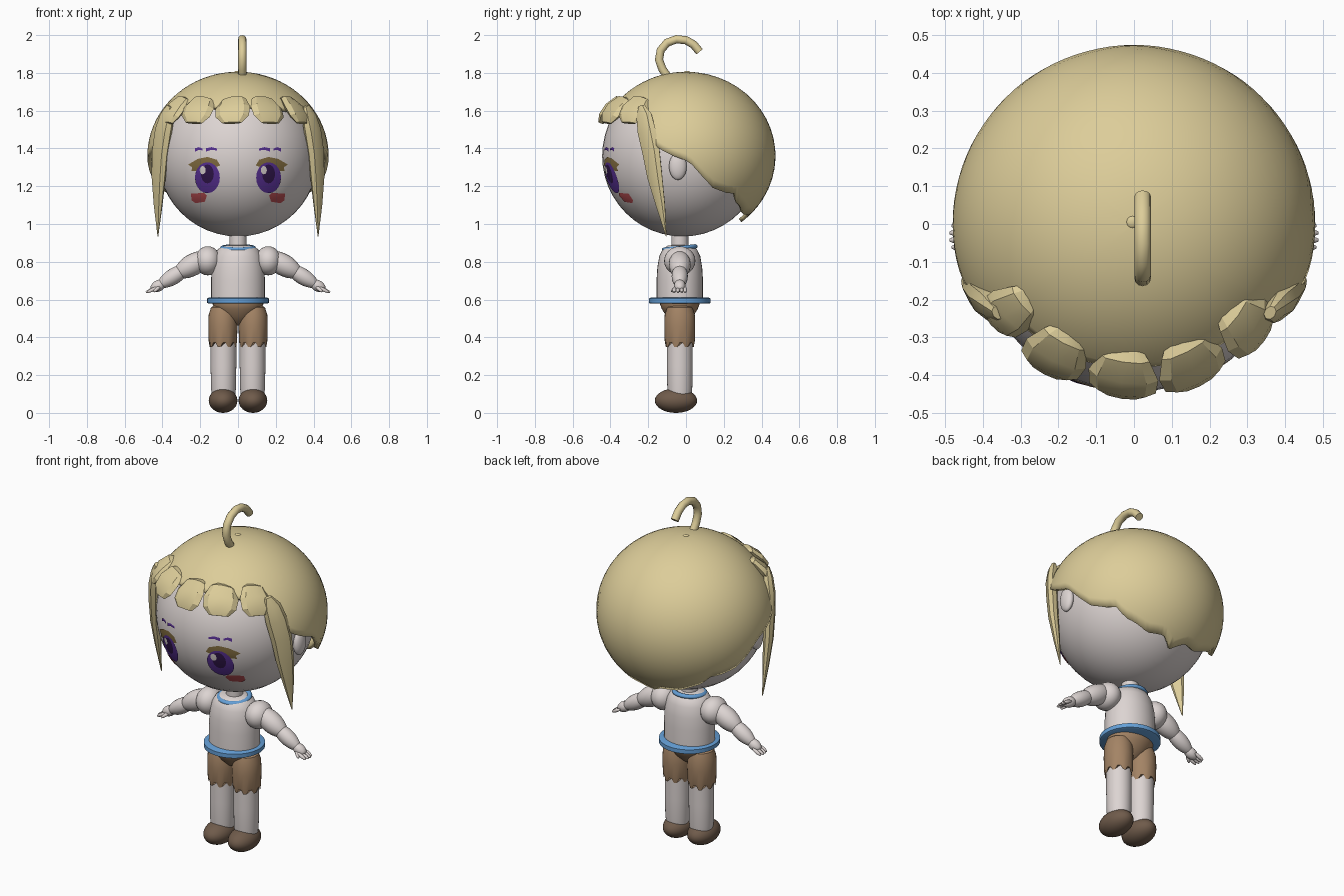
import bpy, bmesh, math
from math import sin, cos, pi, radians, sqrt
from mathutils import Vector

if "Cube" in bpy.data.objects:
    bpy.data.objects.remove(bpy.data.objects["Cube"])


def material(name, *rgb):
    m = bpy.data.materials.new(name)
    m.use_nodes = True
    m.diffuse_color = (*rgb, 1)
    node = next(n for n in m.node_tree.nodes if n.type == 'BSDF_PRINCIPLED')
    node.inputs["Base Color"].default_value = (*rgb, 1)
    node.inputs["Roughness"].default_value = 0.7
    return m


skin = material("pale skin", .72, .66, .645)
hair = material("blonde hair", .72, .61, .32)
blue = material("blue trim", .13, .35, .68)
cloth = material("tan cloth", .37, .23, .13)
leather = material("brown leather", .16, .105, .07)
purple = material("iris purple", .10, .03, .30)
dark = material("pupil purple", .03, .008, .07)
lash = material("lash brown", .22, .15, .05)
blush = material("cheek red", .50, .08, .09)

MID_Y = -.033                       # body axis
HEAD = Vector((0, -.018, 1.36))     # head centre
HEAD_R = .426
HAIR_R = (.48, .474, .446)


def finish(name, verts, faces, mat, angle=35, fix=True):
    me = bpy.data.meshes.new(name)
    me.from_pydata([tuple(v) for v in verts], [], faces)
    if fix:
        bm = bmesh.new()
        bm.from_mesh(me)
        bmesh.ops.recalc_face_normals(bm, faces=bm.faces)
        bm.to_mesh(me)
        bm.free()
    me.materials.append(mat)
    ob = bpy.data.objects.new(name, me)
    bpy.context.collection.objects.link(ob)
    smooth(ob, angle)
    return ob


def smooth(ob, angle=35):
    bpy.ops.object.select_all(action='DESELECT')
    ob.select_set(True)
    bpy.context.view_layer.objects.active = ob
    bpy.ops.object.shade_smooth_by_angle(angle=radians(angle))


def skinned(name, rings, mat, angle=35):
    """Close a stack of equal rings into a solid."""
    n = len(rings[0])
    verts = [v for r in rings for v in r]
    faces = [(k * n + i, k * n + (i + 1) % n, (k + 1) * n + (i + 1) % n, (k + 1) * n + i)
             for k in range(len(rings) - 1) for i in range(n)]
    faces += [tuple(range(n)), tuple(range(len(verts) - n, len(verts)))]
    return finish(name, verts, faces, mat, angle)


def loft(name, path, widths, depths, side, mat, sides=16, angle=35):
    """Sweep an oval of changing size along a path."""
    path = [Vector(p) for p in path]
    rings = []
    for k, p in enumerate(path):
        t = (path[min(k + 1, len(path) - 1)] - path[max(k - 1, 0)]).normalized()
        s = Vector(side)
        s = (s - t * s.dot(t)).normalized()
        up = t.cross(s)
        rings.append([p + s * widths[k] * cos(a) + up * depths[k] * sin(a)
                      for a in (2 * pi * i / sides for i in range(sides))])
    return skinned(name, rings, mat, angle)


def lathe(name, profile, x, mat, squash=1, hem=0, sides=32):
    """Turn a (radius, z) profile; hem zigzags the lowest ring."""
    rings = [[Vector((x + r * cos(2 * pi * i / sides), MID_Y + squash * r * sin(2 * pi * i / sides),
                      z + (hem * (-1) ** (i // 2) if k == 0 else 0)))
              for i in range(sides)] for k, (r, z) in enumerate(profile)]
    return skinned(name, rings, mat)


def ball(name, centre, size, mat, segs=32):
    bpy.ops.mesh.primitive_uv_sphere_add(segments=segs, ring_count=segs // 2, radius=1, location=centre)
    ob = bpy.context.object
    ob.name, ob.scale = name, size
    ob.data.materials.append(mat)
    smooth(ob, 60)
    return ob


def limb(name, a, b, r, mat, sides=20):
    """Rounded segment between two points."""
    a, b = Vector(a), Vector(b)
    steps = [i / 8 for i in range(9)]
    radii = [r * (.3 + .7 * sin(pi * min(max(t, .02), .98)) ** .55) for t in steps]
    return loft(name, [a.lerp(b, t) for t in steps], radii, radii, (0, 1, 0), mat, sides, 60)


def decal(name, outline, lift, mat):
    """Thin patch laid over the front of the head."""
    n, layers = len(outline), 4
    cx, cz = (sum(p[i] for p in outline) / n for i in (0, 1))

    def onto(x, z):
        d = (HEAD_R + lift) ** 2 - x * x - (z - HEAD.z) ** 2
        return x, HEAD.y - sqrt(d), z
    verts = [onto(cx, cz)]
    for k in range(1, layers + 1):
        verts += [onto(cx + (x - cx) * k / layers, cz + (z - cz) * k / layers) for x, z in outline]
    faces = [(0, 1 + i, 1 + (i + 1) % n) for i in range(n)]
    for k in range(layers - 1):
        a, b = 1 + k * n, 1 + (k + 1) * n
        faces += [(a + i, b + i, b + (i + 1) % n, a + (i + 1) % n) for i in range(n)]
    ob = finish(name, verts, faces, mat)
    if ob.data.polygons[0].normal.y > 0:
        ob.data.flip_normals()


def oval(x, z, rx, rz, n=20):
    return [(x + rx * cos(2 * pi * i / n), z + rz * sin(2 * pi * i / n)) for i in range(n)]


# Head and hair cap, whose lower edge follows height by angle from the back
ball("head", HEAD, (HEAD_R,) * 3, skin, 48)
EDGE = [(0, 1.01), (12, 1.05), (28, 1.05), (40, 1.09), (47, 1.11), (52, 1.16), (60, 1.165), (71, 1.19),
        (79, 1.25), (88, 1.33), (98, 1.36), (108, 1.40), (118, 1.50), (126, 1.60), (180, 1.63)]


def edge_height(deg):
    for (a, za), (b, zb) in zip(EDGE, EDGE[1:]):
        if deg <= b:
            return za + (zb - za) * (deg - a) / (b - a)


N, M = 96, 20
verts, faces = [(0, 0, HEAD.z + HAIR_R[2])], []
for j in range(1, M + 1):
    for i in range(N):
        deg = 360 * i / N
        a = radians(deg) + pi / 2
        low = math.acos((edge_height(min(deg, 360 - deg)) - HEAD.z) / HAIR_R[2])
        t = low * j / M
        verts.append((HAIR_R[0] * sin(t) * cos(a), HAIR_R[1] * sin(t) * sin(a), HEAD.z + HAIR_R[2] * cos(t)))
for i in range(N):
    k = (i + 1) % N
    faces.append((0, 1 + i, 1 + k))
    faces += [(1 + j * N + i, 1 + (j + 1) * N + i, 1 + (j + 1) * N + k, 1 + j * N + k) for j in range(M - 1)]
cap = finish("hair_cap", verts, faces, hair, 40, fix=False)
shell = cap.modifiers.new("thickness", 'SOLIDIFY')
shell.thickness, shell.offset = .022, -1

# Fringe tufts fanned around the forehead
for i, (deg, wide, roll) in enumerate([(-55, .07, -.2), (-31, .088, -.15), (-4, .094, .2), (22, .094, -.2),
                                       (48, .085, -.25)]):
    a = radians(deg)
    out, side = Vector((sin(a), -cos(a), 0)), Vector((cos(a), sin(a), roll))
    path = [out * r + Vector((0, 0, z)) for r, z in
            [(.32, 1.66), (.355, 1.655), (.40, 1.615), (.435, 1.57), (.453, 1.535)]]
    loft(f"fringe_tuft_{i + 1}", path, [wide * k for k in (.4, .72, 1, .95, .55)],
         [.008, .024, .03, .026, .012], side, hair, 8, 25)

# Curled strand and crown dot
loft("curled_strand", [(.023, y, z) for y, z in
     [(-.09, 1.77), (-.125, 1.82), (-.143, 1.87), (-.134, 1.92), (-.10, 1.96), (-.05, 1.978), (0, 1.973),
      (.04, 1.95), (.072, 1.912)]], [.022] * 9, [.022] * 9, (1, 0, 0), hair, 12)
ball("crown_dot", (-.004, .005, 1.803), (.017, .017, .008), hair, 12)

# Torso, neck and trims
lathe("neck", [(.045, .86), (.045, .98)], 0, skin)
lathe("torso", [(.143, .59), (.143, .70), (.138, .77), (.126, .83), (.105, .868), (.075, .885), (.03, .89)],
      0, skin, .86)
lathe("waist_ring", [(.155, .578), (.163, .582), (.163, .606), (.155, .61)], 0, blue, sides=48)
bpy.ops.mesh.primitive_torus_add(location=(0, MID_Y, .873), rotation=(radians(6), 0, 0), major_radius=.08,
                                 minor_radius=.015, major_segments=40, minor_segments=10)
collar = bpy.context.object
collar.name = "collar"
collar.scale.z = .8
collar.data.materials.append(blue)
smooth(collar, 60)
lathe("hips", [(.015, .462), (.05, .478), (.09, .51), (.122, .55), (.134, .575), (.134, .59)], 0, cloth, .78)

for s, which in ((1, "left"), (-1, "right")):
    # Long side lock
    loft(f"{which}_side_lock", [(s * x, y, z) for x, y, z in
         [(.36, -.235, 1.625), (.375, -.222, 1.57), (.395, -.208, 1.49), (.412, -.185, 1.38),
          (.42, -.165, 1.25), (.423, -.135, 1.10), (.424, -.105, .935)]],
         [.02, .05, .06, .058, .05, .03, .002], [.015, .03, .034, .032, .028, .018, .002],
         (s * .62, .78, 0), hair, 8, 30)
    ball(f"{which}_ear", (s * .43, -.043, 1.305), (.028, .047, .072), skin, 20)

    # Leg, shorts and shoe
    lathe(f"{which}_shorts_leg", [(.071, .36), (.075, .38), (.077, .46), (.075, .52), (.063, .558), (.03, .58)],
          s * .08, cloth, 1.06, hem=.012)
    lathe(f"{which}_leg", [(.06, .08), (.066, .13), (.068, .25), (.068, .40)], s * .077, skin)
    ball(f"{which}_shoe", (s * .079, -.053, .065), (.076, .112, .065), leather)

    # Arm, built from overlapping rounded segments
    def at(x, z, y=MID_Y):
        return (s * x, y, z)
    ball(f"{which}_shoulder", at(.16, .805), (.07, .083, .077), skin, 24)
    limb(f"{which}_upper_arm", at(.15, .835), at(.325, .735), .058, skin)
    limb(f"{which}_forearm", at(.265, .77), at(.415, .677), .043, skin)
    limb(f"{which}_hand", at(.385, .692), at(.458, .654), .03, skin)
    for i in range(4):
        y = MID_Y + (i - 1.5) * .019
        limb(f"{which}_finger_{i + 1}", at(.43, .664, y), at(.49 - .006 * abs(i - 1.5), .638, y), .01, skin, 10)
    limb(f"{which}_thumb", at(.41, .672, MID_Y - .015), at(.445, .642, MID_Y - .042), .01, skin, 10)

    # Eye, lashes, brow and cheek
    ex = s * .162
    lid = [(-.068, .055), (-.05, .085), (0, .1), (.05, .09), (.102, .06), (.08, .045), (.085, .025), (0, .03)]
    decal(f"{which}_lashes", [(ex + s * x, 1.255 + z) for x, z in lid], .003, lash)
    decal(f"{which}_iris", oval(ex, 1.245, .066, .082), .005, purple)
    decal(f"{which}_pupil", oval(ex, 1.265, .034, .05), .007, dark)
    decal(f"{which}_eye_glint", oval(ex - .025, 1.285, .016, .022, 12), .009, skin)
    for i, (x, w) in enumerate([(-.022, .03), (.045, .02)]):
        brow = [(-w, -.006), (0, -.002), (w, -.012), (w, .006), (0, .012), (-w, .004)]
        decal(f"{which}_brow_{i + 1}", [(ex + s * (x + p), 1.395 + q) for p, q in brow], .003, purple)
    cheek = [(.165, 1.15), (.18, 1.165), (.25, 1.16), (.245, 1.125), (.225, 1.11), (.175, 1.118)]
    decal(f"{which}_cheek", [(s * x, z) for x, z in cheek], .003, blush)
